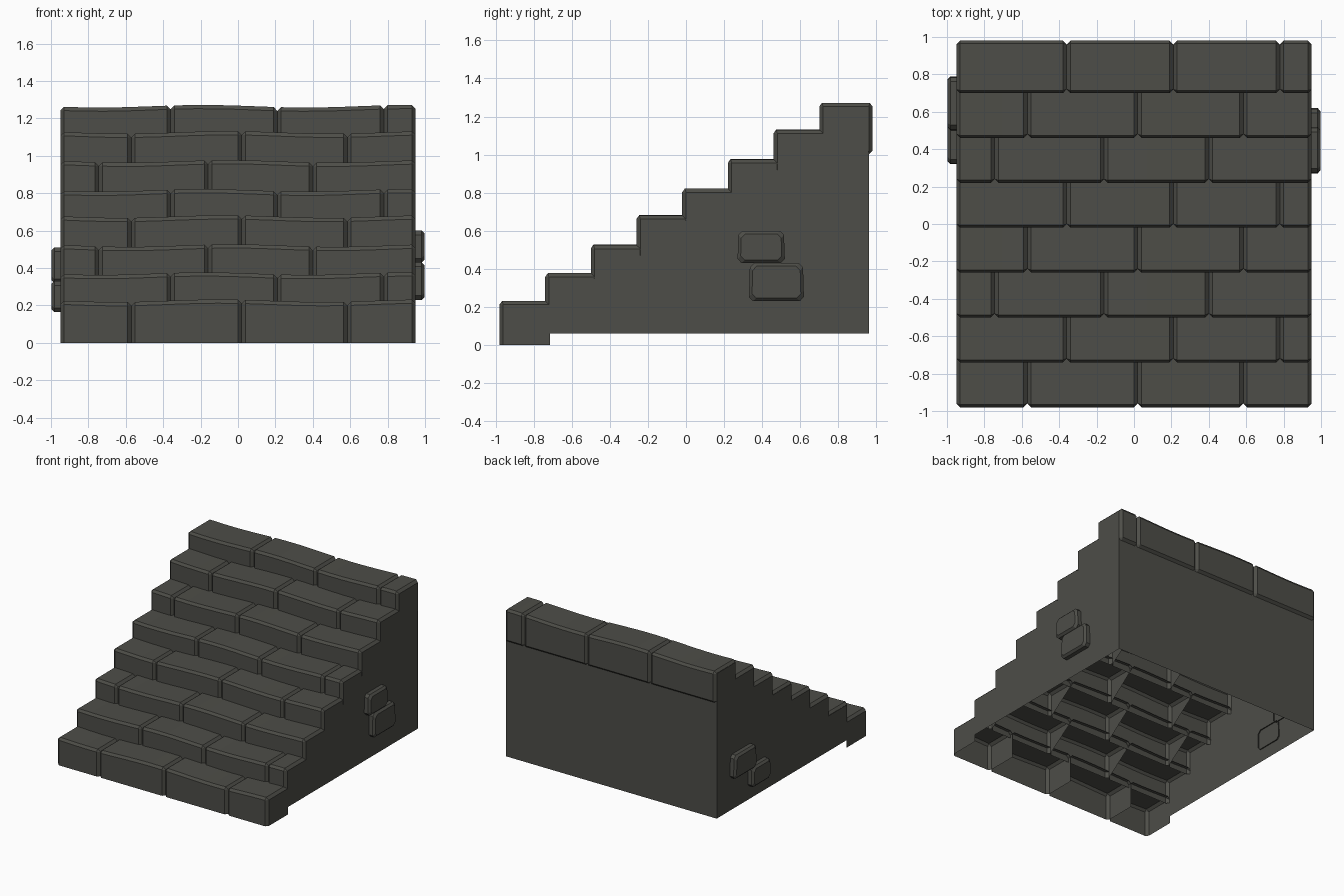
import bpy, math

if "Cube" in bpy.data.objects:
    bpy.data.objects.remove(bpy.data.objects["Cube"])

stone = bpy.data.materials.new("dark grey stone")
stone.diffuse_color = (0.075, 0.075, 0.065, 1)
stone.use_nodes = True
stone.node_tree.nodes["Principled BSDF"].inputs["Base Color"].default_value = stone.diffuse_color

C = 0.02      # chamfer size
W = 0.95      # half width of the stairs
BACK = 0.98
fronts = [-0.98 + 0.24 * i for i in range(8)]
tops = [0.225, 0.37, 0.52, 0.675, 0.815, 0.97, 1.125, 1.265]
joint_sets = [(-0.57, 0.02, 0.585), (-0.36, 0.21, 0.78), (-0.745, -0.16, 0.40)]
row_joints = [0, 1, 2, 0, 1, 2, 0, 1]


def make(name, verts, faces):
    me = bpy.data.meshes.new(name)
    me.from_pydata(verts, [], faces)
    me.materials.append(stone)
    me.update()
    ob = bpy.data.objects.new(name, me)
    bpy.context.collection.objects.link(ob)
    return ob


def wave(x, row):
    return 0.007 * math.sin(5.7 * x + 2.14 + 0.5 * math.sin(row * 2.0))


def brick(name, row, x0, x1):
    """Hollow chamfered block: a profile swept along x with a wavy top."""
    yf, zt = fronts[row], tops[row]
    zb = tops[row - 1] - 0.05 if row else 0.0
    last = row == 7
    yb = BACK if last else fronts[row + 1] + 0.025
    prof = [(yf, zb), (yf, zt - C), (yf + C * 0.7, zt)]
    if last:
        prof += [(yb - C * 0.7, zt), (yb, zt - C), (yb, 1.02), (0.958, 1.0)]
    else:
        prof += [(yb, zt)]
    ymax = yb - C if last else yb
    inset = [(min(max(y, yf + C), ymax), min(z, zt - C)) for y, z in prof]
    n = len(prof)
    spans = max(2, round((x1 - x0) / 0.11))
    xs = [x0] + [x0 + C + (x1 - x0 - 2 * C) * k / spans for k in range(spans + 1)] + [x1]
    verts, faces = [], []
    for k, x in enumerate(xs):
        for y, z in (inset if k in (0, len(xs) - 1) else prof):
            verts.append((x, y, z + (wave(x, row) if z > zt - 0.06 else 0)))
    for k in range(len(xs) - 1):
        for j in range(n - 1):
            a, b = k * n + j, (k + 1) * n + j
            faces.append((a, b, b + 1, a + 1))
    # side faces: full on the lowest step, triangular above
    left = list(range(n))
    right = list(range((len(xs) - 1) * n, len(xs) * n))
    if row == 0:
        left.append(len(verts))
        verts.append((x0, yb, 0))
        right.append(len(verts))
        verts.append((x1, yb, 0))
    faces += [left, right[::-1]]
    make(name, verts, faces)


# stair bricks
for r in range(8):
    edges = [-W, *joint_sets[row_joints[r]], W]
    for k in range(4):
        brick(f"step_{r + 1}_brick_{k + 1}", r, edges[k], edges[k + 1])

# stepped side walls
outline = [(-0.72, 0.06), (0.96, 0.06), (0.96, tops[7] - C)]
for r in range(7, 0, -1):
    outline += [(fronts[r] + C, tops[r] - C), (fronts[r] + C, tops[r - 1] - C)]
for side, name in ((1, "right_wall"), (-1, "left_wall")):
    idx = list(range(len(outline)))
    make(name, [(side * (W - 0.001), y, z) for y, z in outline],
         [idx if side > 0 else idx[::-1]])

# back wall
make("back_wall", [(W, 0.96, 0.06), (-W, 0.96, 0.06), (-W, 0.96, 1.05), (W, 0.96, 1.05)],
     [(0, 1, 2, 3)])


def wall_stone(name, side, y0, y1, z0, z1, skew):
    """Small chamfered stone standing out of a side wall."""
    cy, cz, hy, hz = (y0 + y1) / 2, (z0 + z1) / 2, (y1 - y0) / 2, (z1 - z0) / 2
    verts, faces = [], []
    for x, d in ((0.94, 0), (0.982, 0), (0.998, 0.016)):
        a, b, c = hy - d, hz - d, 0.022
        ring = [(a - c, -b), (a, -b + c), (a, b - c), (a - c, b),
                (-a + c, b), (-a, b - c), (-a, -b + c), (-a + c, -b)]
        for y, z in ring:
            verts.append((side * x, cy + y * (1 - skew * (z / hz + 1) * 0.5), cz + z))
    for k in range(2):
        for j in range(8):
            a, b = k * 8 + j, k * 8 + (j + 1) % 8
            faces.append((a, b, b + 8, a + 8))
    faces.append(tuple(range(16, 24)))
    if side < 0:
        faces = [f[::-1] for f in faces]
    make(name, verts, faces)


wall_stone("right_upper_stone", 1, 0.27, 0.52, 0.43, 0.60, 0.05)
wall_stone("right_lower_stone", 1, 0.33, 0.62, 0.23, 0.43, 0.04)
wall_stone("left_upper_stone", -1, 0.50, 0.79, 0.32, 0.51, 0.05)
wall_stone("left_lower_stone", -1, 0.32, 0.56, 0.165, 0.33, 0.04)
